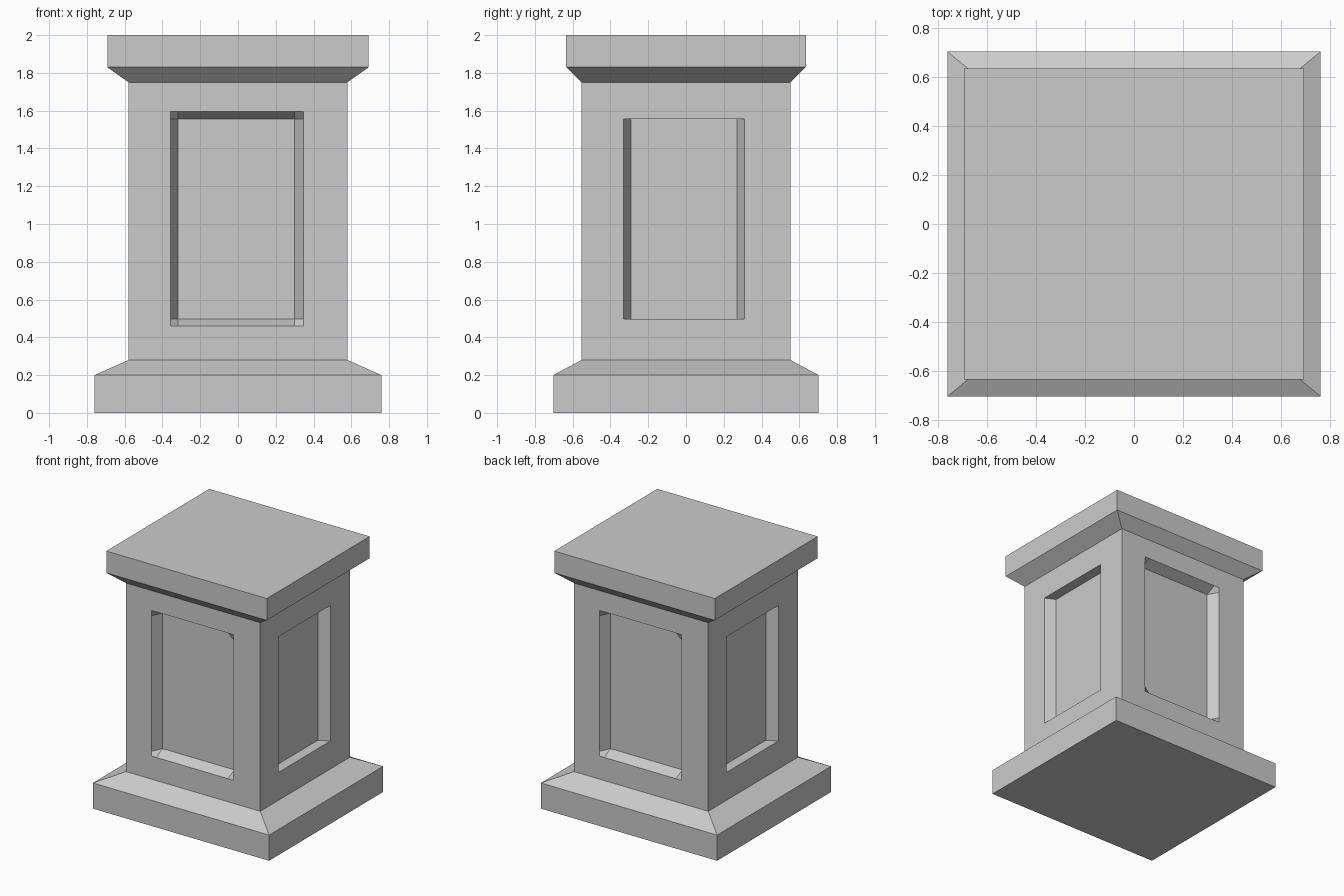
import bpy, bmesh
from math import pi
from mathutils import Matrix, Vector

if "Cube" in bpy.data.objects:
    bpy.data.objects.remove(bpy.data.objects["Cube"])

SX, SY = 0.579, 0.553          # shaft half sizes
Z0, Z1 = 0.28, 1.75            # shaft bottom and top
DEPTH = 0.08                   # panel recess depth


def finish(name, bm):
    bmesh.ops.remove_doubles(bm, verts=bm.verts, dist=1e-4)
    mesh = bpy.data.meshes.new(name)
    bm.to_mesh(mesh)
    bm.free()
    bpy.context.collection.objects.link(bpy.data.objects.new(name, mesh))


def stack(name, rings, cap_bottom=False, cap_top=False):
    """Rectangular rings (half x, half y, z) joined from bottom to top."""
    bm = bmesh.new()
    loops = [[bm.verts.new((sx * x, sy * y, z))
              for sx, sy in ((-1, -1), (1, -1), (1, 1), (-1, 1))] for x, y, z in rings]
    for a, b in zip(loops, loops[1:]):
        for i in range(4):
            j = (i + 1) % 4
            bm.faces.new((a[i], a[j], b[j], b[i]))
    if cap_bottom:
        bm.faces.new(loops[0][::-1])
    if cap_top:
        bm.faces.new(loops[-1])
    finish(name, bm)


def panel_side(bm, turn, dist, half, u, z):
    """One shaft side; u and z each hold outer, inner, inner, outer edges."""
    rot = Matrix.Rotation(turn * pi / 2, 3, 'Z')

    def face(*pts):
        bm.faces.new([bm.verts.new(rot @ Vector((p, d - dist, h))) for p, d, h in pts])

    # flat frame around the opening
    outer = [(-half, 0, Z0), (half, 0, Z0), (half, 0, Z1), (-half, 0, Z1)]
    hole = [(u[0], 0, z[0]), (u[3], 0, z[0]), (u[3], 0, z[3]), (u[0], 0, z[3])]
    for i in range(4):
        j = (i + 1) % 4
        face(outer[i], outer[j], hole[j], hole[i])
    # recessed back
    D = DEPTH
    face((u[1], D, z[1]), (u[2], D, z[1]), (u[2], D, z[2]), (u[1], D, z[2]))
    # left and right slopes
    face((u[0], 0, z[1]), (u[1], D, z[1]), (u[1], D, z[2]), (u[0], 0, z[2]))
    face((u[2], D, z[1]), (u[3], 0, z[1]), (u[3], 0, z[2]), (u[2], D, z[2]))
    if z[0] == z[1]:
        # straight sill and head
        face((u[0], 0, z[0]), (u[3], 0, z[0]), (u[2], D, z[0]), (u[1], D, z[0]))
        face((u[1], D, z[3]), (u[2], D, z[3]), (u[3], 0, z[3]), (u[0], 0, z[3]))
        return
    # sloped sill and head
    face((u[1], 0, z[0]), (u[2], 0, z[0]), (u[2], D, z[1]), (u[1], D, z[1]))
    face((u[1], D, z[2]), (u[2], D, z[2]), (u[2], 0, z[3]), (u[1], 0, z[3]))
    # corner pieces
    for uo, ui in ((u[0], u[1]), (u[3], u[2])):
        for zo, zi in ((z[0], z[1]), (z[3], z[2])):
            q = [(ui, 0, zo), (ui, D, zi), (uo, 0, zi), (uo, 0, zo)]
            if (uo < ui) != (zo < zi):
                q = [q[0], q[3], q[2], q[1]]
            face(*q)


# base and cap
stack("base", [(0.76, 0.702, 0), (0.76, 0.702, 0.2), (SX, SY, Z0)], cap_bottom=True)
stack("cap", [(SX, SY, Z1), (0.692, 0.634, 1.83), (0.692, 0.634, 2.0)], cap_top=True)

# panelled shaft
bm = bmesh.new()
for turn in (0, 2):
    panel_side(bm, turn, SY, SX, (-0.358, -0.318, 0.30, 0.347), (0.46, 0.498, 1.555, 1.595))
    panel_side(bm, turn + 1, SX, SY, (-0.33, -0.29, 0.271, 0.311), (0.498, 0.498, 1.555, 1.555))
finish("shaft", bm)
